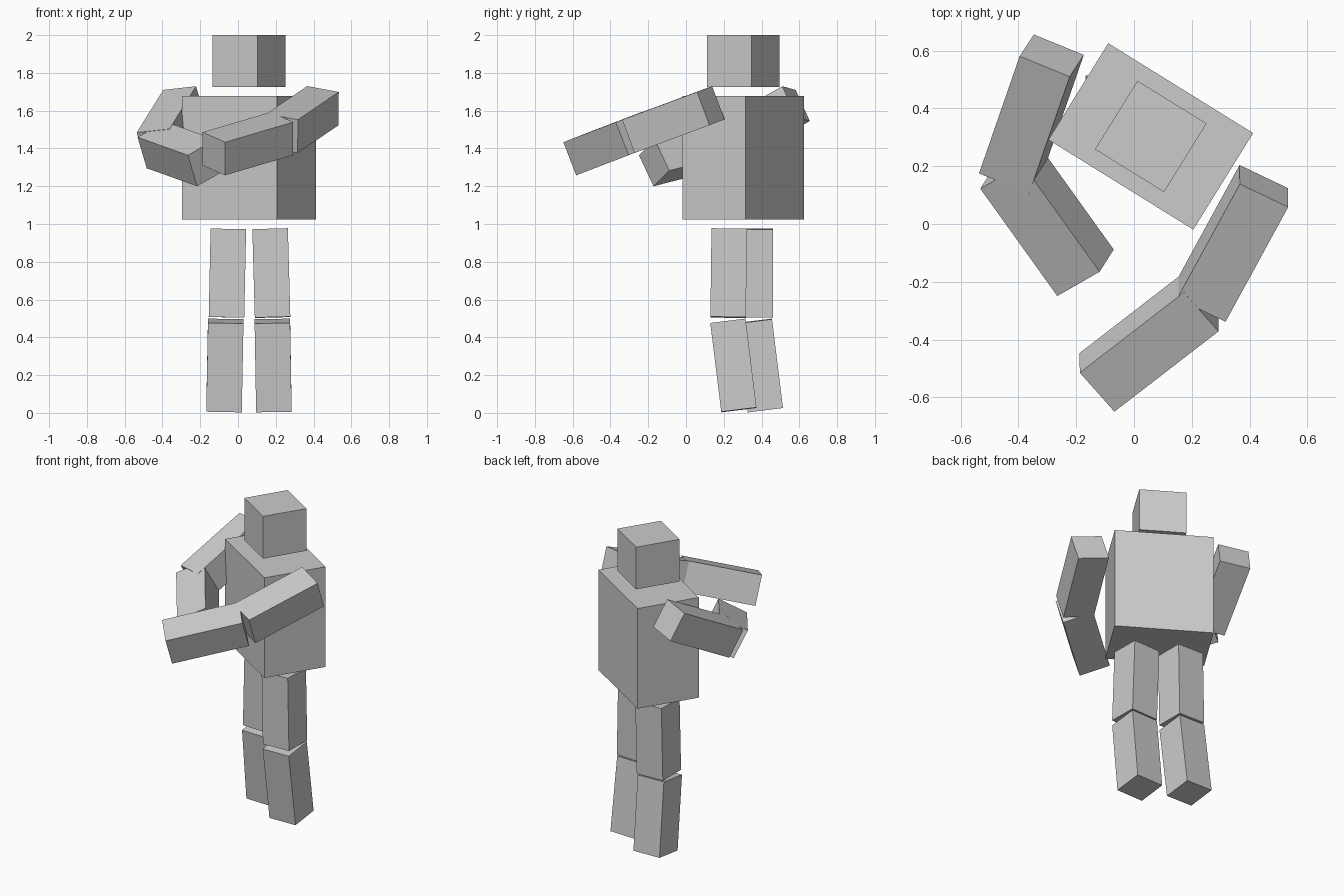
import bpy
from math import radians
from mathutils import Vector, Matrix

if "Cube" in bpy.data.objects:
    bpy.data.objects.remove(bpy.data.objects["Cube"])


def box(name, centre, size, across=(1, 0, 0), along=(0, 0, 1)):
    """Box whose local z follows 'along' and local x follows 'across'."""
    z = Vector(along).normalized()
    x = Vector(across)
    x = (x - x.dot(z) * z).normalized()
    y = z.cross(x)
    bpy.ops.mesh.primitive_cube_add(size=1)
    ob = bpy.context.object
    ob.name = ob.data.name = name
    rot = Matrix((x, y, z)).transposed().to_4x4()
    ob.matrix_world = Matrix.Translation(centre) @ rot @ Matrix.Diagonal((*size, 1))
    return ob


def leg_box(name, top, bottom):
    """Square limb segment running between two end centres."""
    top, bottom = Vector(top), Vector(bottom)
    box(name, (top + bottom) / 2, (LIMB, LIMB, (top - bottom).length), along=top - bottom)


LIMB = 0.188

# torso and head, turned together
facing = Matrix.Rotation(radians(-31.8), 3, 'Z') @ Vector((1, 0, 0))
box("torso", (0.058, 0.303, 1.35), (0.59, 0.393, 0.653), facing)
box("head", (0.058, 0.303, 1.8625), (0.281, 0.279, 0.275), facing)

# legs: slightly splayed thighs, shins leaning back
leg_box("left_thigh", (0.17, 0.229, 0.974), (0.183, 0.223, 0.506))
leg_box("left_shin", (0.182, 0.222, 0.486), (0.190, 0.280, 0.016))
leg_box("right_thigh", (-0.051, 0.367, 0.974), (-0.061, 0.366, 0.506))
leg_box("right_shin", (-0.065, 0.362, 0.486), (-0.074, 0.420, 0.016))

# arms folded in front: name, centre, length, across, along
for name, centre, length, across, along in (
    ("left_upper_arm", (0.341, -0.067, 1.553), 0.475, (0.17, -0.083, -0.032), (0.218, 0.399, 0.148)),
    ("left_forearm", (0.052, -0.409, 1.425), 0.467, (0.122, -0.135, -0.053), (0.359, 0.277, 0.106)),
    ("right_upper_arm", (-0.355, 0.380, 1.524), 0.485, (0.173, -0.066, 0.021), (0.142, 0.409, 0.228)),
    ("right_forearm", (-0.301, 0.017, 1.371), 0.467, (0.146, 0.087, 0.084), (-0.266, 0.371, 0.095)),
):
    box(name, centre, (LIMB, LIMB, length), across, along)
